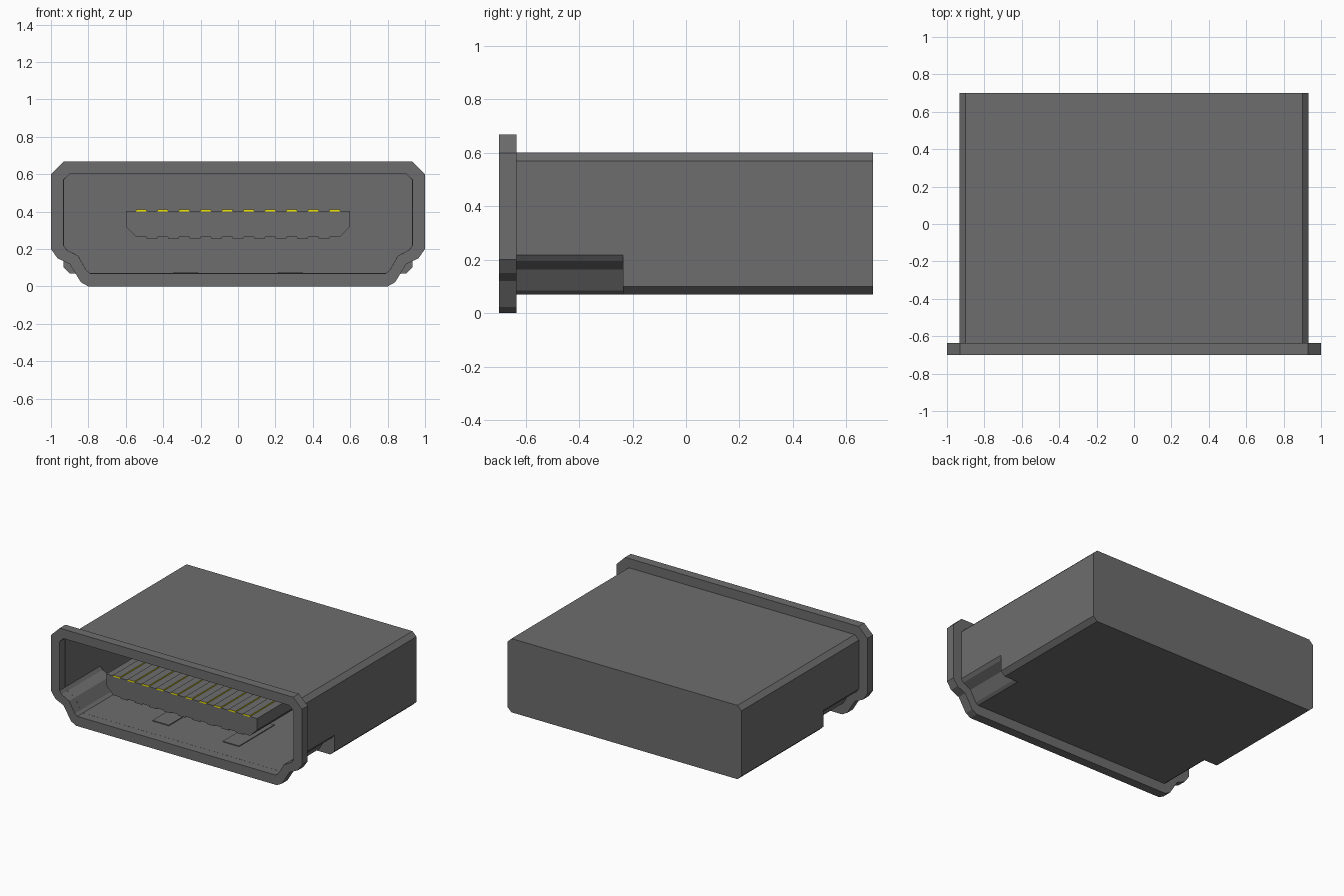
import bpy, bmesh

if "Cube" in bpy.data.objects:
    bpy.data.objects.remove(bpy.data.objects["Cube"])

FRONT, FLANGE_BACK, STEP, BACK = -0.70, -0.635, -0.235, 0.70

# Right-hand half profiles (x, z), bottom to top
OPENING = [(0.79, 0.07), (0.81, 0.085), (0.855, 0.163), (0.915, 0.195),
           (0.932, 0.218), (0.932, 0.57), (0.90, 0.601)]
RIM = [(0.80, 0.0), (0.84, 0.022), (0.90, 0.12), (0.965, 0.15),
       (1.0, 0.20), (1.0, 0.60), (0.93, 0.668)]
BOX = [(0.79, 0.07), (0.90, 0.07), (0.932, 0.10), (0.932, 0.218),
       (0.932, 0.57), (0.90, 0.601)]
TONGUE = [(0.545, 0.265), (0.60, 0.32), (0.60, 0.403)]


def material(name, color):
    mat = bpy.data.materials.new(name)
    mat.diffuse_color = (*color, 1)
    mat.use_nodes = True
    mat.node_tree.nodes["Principled BSDF"].inputs["Base Color"].default_value = mat.diffuse_color
    return mat


dark = material("dark_grey", (0.153, 0.153, 0.153))
gold = material("gold_contact", (0.9, 0.8, 0.0))


def mirrored(half):
    return half + [(-x, z) for x, z in reversed(half)]


def ring(bm, profile, y):
    return [bm.verts.new((x, y, z)) for x, z in profile]


def bridge(bm, a, b):
    n = len(a)
    for i in range(n):
        j = (i + 1) % n
        bm.faces.new((a[i], a[j], b[j], b[i]))


def finish(name, bm, mat=dark):
    bmesh.ops.remove_doubles(bm, verts=bm.verts, dist=1e-5)
    bmesh.ops.recalc_face_normals(bm, faces=bm.faces)
    mesh = bpy.data.meshes.new(name)
    bm.to_mesh(mesh)
    bm.free()
    obj = bpy.data.objects.new(name, mesh)
    bpy.context.collection.objects.link(obj)
    mesh.materials.append(mat)
    return obj


def prism(name, profile, y0, y1, mat=dark):
    bm = bmesh.new()
    a, b = ring(bm, profile, y0), ring(bm, profile, y1)
    bridge(bm, a, b)
    bm.faces.new(a)
    bm.faces.new(b)
    return finish(name, bm, mat)


def bar(name, x, width, z0, z1, y0, y1, mat=dark):
    h = width / 2
    return prism(name, [(x - h, z0), (x + h, z0), (x + h, z1), (x - h, z1)], y0, y1, mat)


# Front flange: closed frame around the opening
bm = bmesh.new()
outer, inner = mirrored(RIM), mirrored(OPENING)
loops = [ring(bm, outer, FRONT), ring(bm, outer, FLANGE_BACK),
         ring(bm, inner, FLANGE_BACK), ring(bm, inner, FRONT)]
for i in range(4):
    bridge(bm, loops[i], loops[(i + 1) % 4])
finish("front_flange", bm)

# Thin sheet housing: keyed front tube stepping out to a closed box
bm = bmesh.new()
bridge(bm, ring(bm, inner, FLANGE_BACK), ring(bm, inner, STEP))
box = mirrored(BOX)
rear = ring(bm, box, BACK)
bridge(bm, ring(bm, box, STEP), rear)
bm.faces.new(rear)
step = OPENING[:5] + [BOX[2], BOX[1]]
for side in (1, -1):
    bm.faces.new(ring(bm, [(side * x, z) for x, z in step], STEP))
housing = finish("housing", bm)
sheet = housing.modifiers.new("sheet", 'SOLIDIFY')
sheet.thickness = 0.0005
sheet.offset = -1

# Contact tongue inside the opening
prism("tongue", mirrored(TONGUE), -0.64, BACK - 0.003)

# Contacts: ten above the tongue with grey top faces, nine below
for i in range(10):
    contact = bar(f"upper_contact_{i + 1}", (i - 4.5) * 0.115, 0.055,
                  0.40, 0.411, -0.643, 0.69, gold)
    contact.data.materials.append(dark)
    for face in contact.data.polygons:
        face.material_index = int(face.normal.z > 0.9)
for i in range(9):
    bar(f"lower_contact_{i + 1}", (i - 4) * 0.115, 0.058, 0.257, 0.27, -0.64, 0.69)

# Spring tabs on the floor
for name, x in (("right_spring_tab", 0.28), ("left_spring_tab", -0.28)):
    bar(name, x, 0.13, 0.071, 0.077, -0.48, -0.08)
